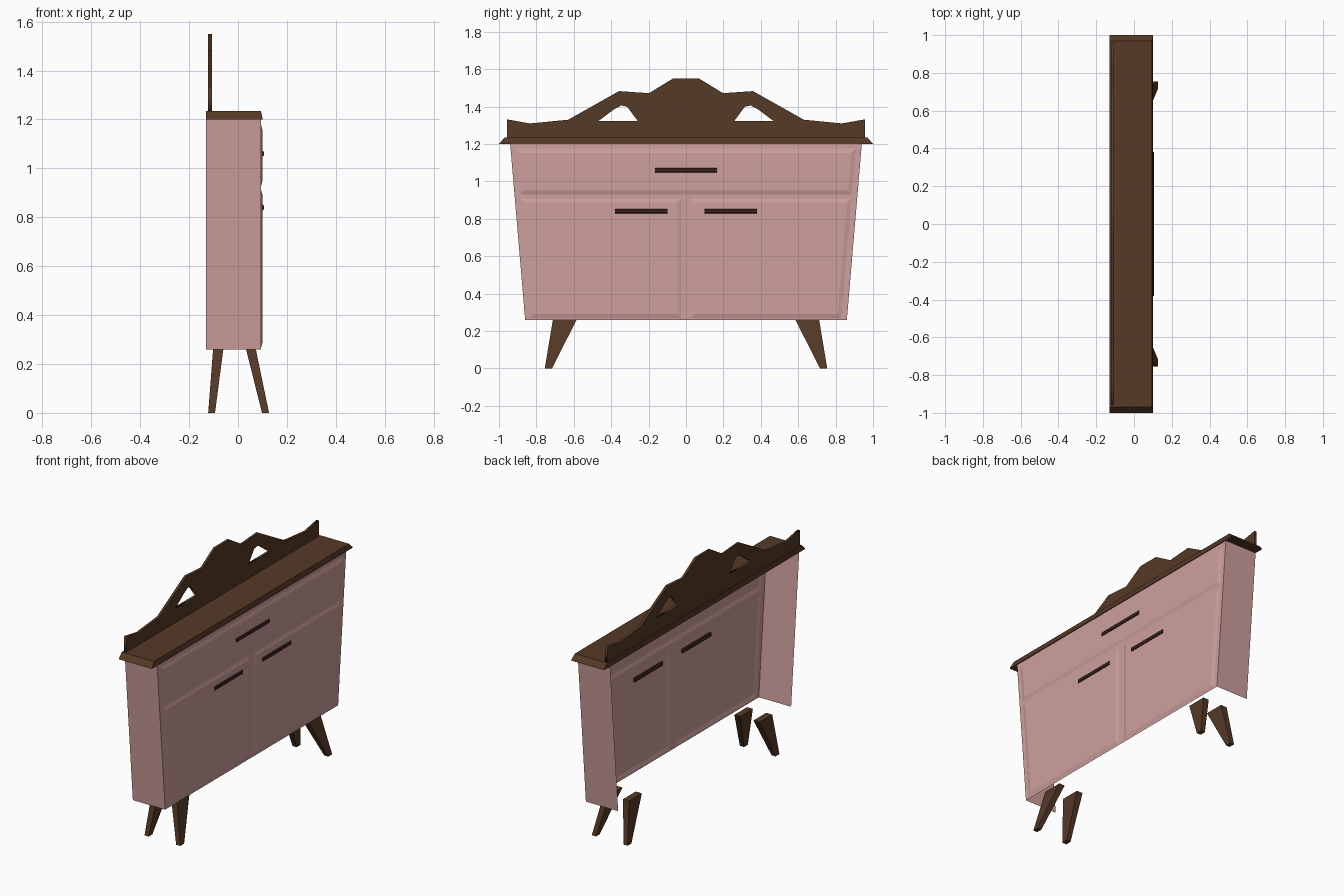
import bpy, bmesh

if "Cube" in bpy.data.objects:
    bpy.data.objects.remove(bpy.data.objects["Cube"])

def material(name, rgb):
    m = bpy.data.materials.new(name)
    m.diffuse_color = (*rgb, 1)
    m.use_nodes = True
    m.node_tree.nodes["Principled BSDF"].inputs["Base Color"].default_value = m.diffuse_color
    return m

PINK = material("dusty_pink_paint", (0.61, 0.35, 0.34))
BROWN = material("dark_wood", (0.091, 0.041, 0.019))
DARK = material("handle_wood", (0.05, 0.02, 0.013))

def finish(name, bm, mat, recalc=True):
    bmesh.ops.remove_doubles(bm, verts=bm.verts, dist=0.0001)
    if recalc:
        bmesh.ops.recalc_face_normals(bm, faces=bm.faces)
    me = bpy.data.meshes.new(name)
    bm.to_mesh(me)
    bm.free()
    me.materials.append(mat)
    ob = bpy.data.objects.new(name, me)
    bpy.context.collection.objects.link(ob)
    return ob

def loft(bm, rings, caps=True):
    vs = [[bm.verts.new(p) for p in r] for r in rings]
    n = len(vs[0])
    for a, b in zip(vs, vs[1:]):
        for i in range(n):
            j = (i + 1) % n
            bm.faces.new((a[i], a[j], b[j], b[i]))
    if caps:
        bm.faces.new(vs[0][::-1])
    bm.faces.new(vs[-1])

def rect(x0, x1, y0, y1, z):
    return [(x0, y0, z), (x1, y0, z), (x1, y1, z), (x0, y1, z)]

# Cabinet shell: tapered ends and a front, open at back and below
XB, XF, Z0, Z1 = -0.13, 0.095, 0.26, 1.2
def half(z):
    return 0.86 + 0.08 * (z - Z0) / (Z1 - Z0)

bm = bmesh.new()
for s in (-1, 1):
    pts = [(XB, s * half(Z0), Z0), (XF, s * half(Z0), Z0),
           (XF, s * half(Z1), Z1), (XB, s * half(Z1), Z1)]
    bm.faces.new([bm.verts.new(p) for p in (pts if s < 0 else pts[::-1])])
finish("cabinet_ends", bm, PINK, False)

# Front panels: border, bevelled step and raised middle
def panel(name, left, right, z0, z1, margin, step=0.022, rise=0.006):
    bm = bmesh.new()
    def ring(x, m):
        l, r, b, t = m
        return [(x, left(z0 + b) + l, z0 + b), (x, right(z0 + b) - r, z0 + b),
                (x, right(z1 - t) - r, z1 - t), (x, left(z1 - t) + l, z1 - t)]
    inner = [m + step for m in margin]
    loft(bm, [ring(XF, (0, 0, 0, 0)), ring(XF, margin), ring(XF + rise, inner)], caps=False)
    finish(name, bm, PINK, False)

ZM = 0.92
mid = lambda z: 0.0
neg = lambda z: -half(z)
panel("drawer_front", neg, half, ZM, Z1, (0.03, 0.03, 0.01, 0.025))
panel("left_door", neg, mid, Z0, ZM, (0.03, 0.025, 0.01, 0.01))
panel("right_door", mid, half, Z0, ZM, (0.025, 0.03, 0.01, 0.01))

# Handles
for name, yc, w, z in (("drawer_handle", 0, 0.165, 1.06),
                       ("left_door_handle", -0.24, 0.14, 0.84),
                       ("right_door_handle", 0.24, 0.14, 0.84)):
    bm = bmesh.new()
    loft(bm, [[(x, yc - w, z - h), (x, yc + w, z - h), (x, yc + w, z + h), (x, yc - w, z + h)]
              for x, h in ((0.09, 0.012), (0.102, 0.012), (0.106, 0.007))])
    finish(name, bm, DARK)

# Top board with sloping edges
bm = bmesh.new()
loft(bm, [rect(-0.13, 0.1, -1, 1, 1.2), rect(-0.13, 0.1, -0.995, 0.995, 1.207),
          rect(-0.13, 0.094, -0.97, 0.97, 1.234)])
finish("top_board", bm, BROWN)

# Shaped back crest with two cut-outs
outline = [(0.957, 1.23), (0.957, 1.332), (0.834, 1.31), (0.63, 1.33),
           (0.358, 1.483), (0.198, 1.472), (0.07, 1.55)]
outline += [(-y, z) for y, z in outline[::-1]]
hole = [(0.47, 1.322), (0.385, 1.385), (0.347, 1.406), (0.315, 1.4), (0.257, 1.322)]
cu = bpy.data.curves.new("crest", 'CURVE')
cu.dimensions = '2D'
cu.fill_mode = 'BOTH'
cu.extrude = 0.008
for loop in (outline, hole, [(-y, z) for y, z in hole]):
    sp = cu.splines.new('POLY')
    sp.points.add(len(loop) - 1)
    for p, (y, z) in zip(sp.points, loop):
        p.co = (y, z, 0, 1)
    sp.use_cyclic_u = True
cu.materials.append(BROWN)
crest = bpy.data.objects.new("back_crest", cu)
bpy.context.collection.objects.link(crest)
crest.rotation_euler = (1.5707963, 0, 1.5707963)
crest.location = (-0.115, 0, 0)

# Splayed tapering legs
for end, top, foot in (("back", (-0.102, -0.06), (-0.122, -0.094)),
                       ("front", (0.033, 0.073), (0.098, 0.127))):
    for side, s in (("left", -1), ("right", 1)):
        bm = bmesh.new()
        loft(bm, [rect(*foot, s * 0.717, s * 0.755, 0), rect(*top, s * 0.585, s * 0.712, Z0)])
        finish(f"{end}_{side}_leg", bm, BROWN)
